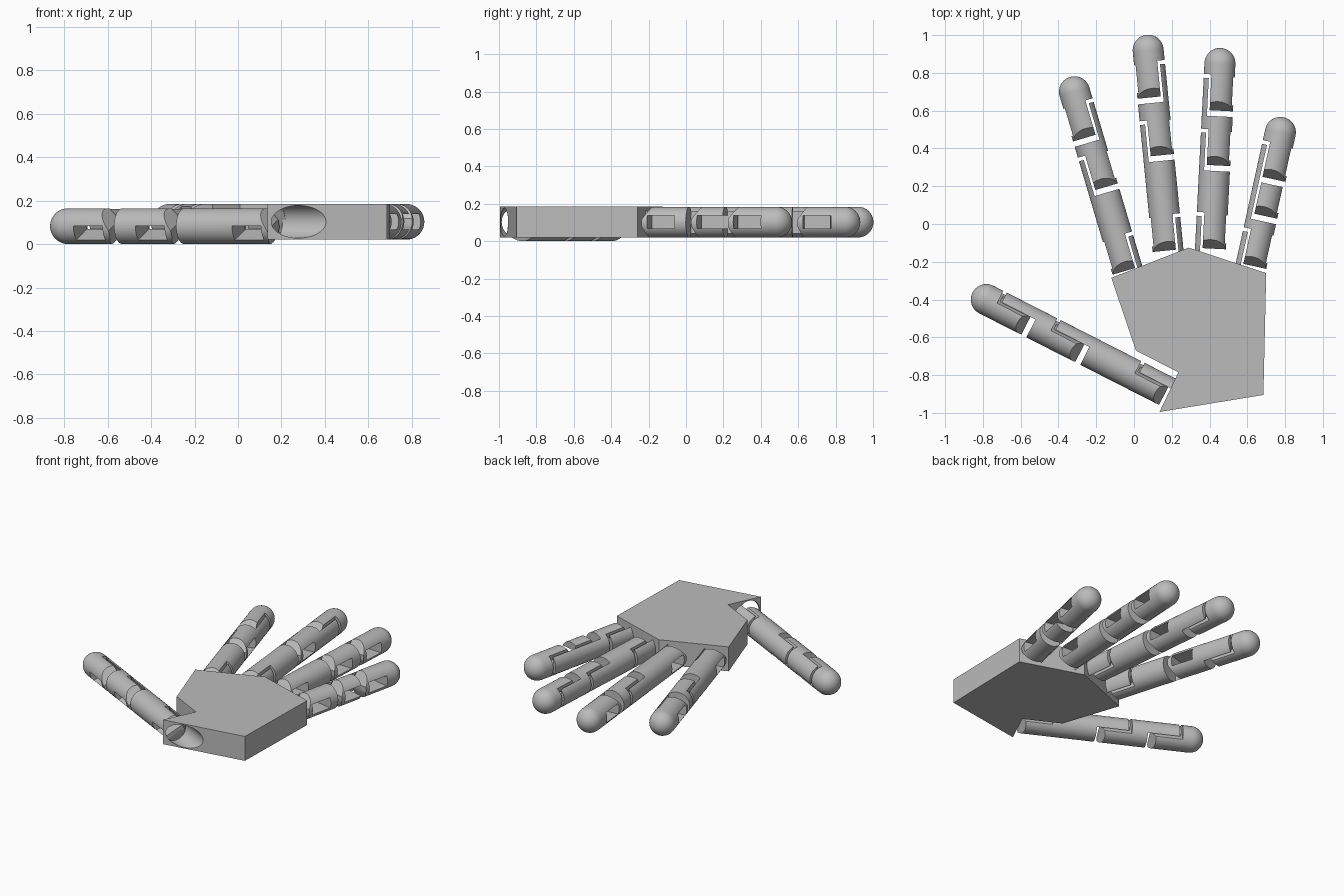
import bpy, bmesh, math
from mathutils import Matrix, Vector

if "Cube" in bpy.data.objects:
    bpy.data.objects.remove(bpy.data.objects["Cube"])

R = 0.082          # finger radius
GAP = 0.03         # clearance at each joint
PALM_Z = (0.02, 0.185)

grey = bpy.data.materials.new("plain grey")
grey.use_nodes = True
grey.diffuse_color = (0.5, 0.5, 0.5, 1)
grey.node_tree.nodes["Principled BSDF"].inputs["Base Color"].default_value = (0.5, 0.5, 0.5, 1)


def make(name, bm, matrix=Matrix()):
    bmesh.ops.recalc_face_normals(bm, faces=bm.faces)
    mesh = bpy.data.meshes.new(name)
    bm.to_mesh(mesh)
    bm.free()
    obj = bpy.data.objects.new(name, mesh)
    bpy.context.collection.objects.link(obj)
    mesh.materials.append(grey)
    obj.matrix_world = matrix
    return obj


def hull(points):
    bm = bmesh.new()
    for p in points:
        bm.verts.new(p)
    bmesh.ops.convex_hull(bm, input=bm.verts)
    return bm


def box(x, y, z):
    return hull([(i, j, k) for i in x for j in y for k in z])


def turned(profile, steps=40):
    """Revolve (radius, y) points around the finger axis."""
    bm = bmesh.new()
    verts = [bm.verts.new((r, y, 0)) for r, y in profile]
    edges = [bm.edges.new(pair) for pair in zip(verts, verts[1:])]
    bmesh.ops.spin(bm, geom=verts + edges, axis=(0, 1, 0), cent=(0, 0, 0),
                   angle=math.tau, steps=steps)
    bmesh.ops.remove_doubles(bm, verts=bm.verts, dist=1e-5)
    return bm


def boolean(obj, cutter_bm, matrix, operation="DIFFERENCE"):
    cutter = make("cutter", cutter_bm, matrix)
    cutter.hide_render = True
    mod = obj.modifiers.new("cut", "BOOLEAN")
    mod.operation, mod.solver, mod.object = operation, "EXACT", cutter
    bpy.context.view_layer.update()
    graph = bpy.context.evaluated_depsgraph_get()
    mesh = bpy.data.meshes.new_from_object(obj.evaluated_get(graph))
    obj.modifiers.clear()
    obj.data = mesh
    bpy.data.objects.remove(cutter)


def smooth(obj):
    bpy.ops.object.select_all(action="DESELECT")
    obj.select_set(True)
    bpy.context.view_layer.objects.active = obj
    bpy.ops.object.shade_smooth_by_angle(angle=math.radians(30))


def segment(name, start, end, side, matrix, tip):
    """Round finger section with relief, hinge recess and cross slot at its base."""
    profile = [(0, start), (R, start), (R, end)]
    if tip:
        arc = [math.pi / 2 * i / 10 for i in range(1, 10)]
        profile += [(R * math.cos(t), end + R * math.sin(t)) for t in arc]
        profile.append((0, end + R))
    else:
        profile.append((0, end))
    obj = make(name, turned(profile), matrix)
    # bending relief above and below the joint
    for z, depth in ((0.1, 0.06), (-0.1, 0.035)):
        boolean(obj, hull([(x, y, h) for x in (-0.1, 0.1) for y, h in
                           ((start - 0.01, 0), (start - 0.01, z), (start + depth, z))]), matrix)
    # recess for the hinge prong
    boolean(obj, box((side * 0.042, side * 0.1), (start - 0.02, start + 0.19), (-0.1, 0.1)), matrix)
    # slot across the finger
    boolean(obj, box((-0.11, 0.11), (start + 0.03, start + 0.18), (-0.035, 0.035)), matrix)
    smooth(obj)


def prong(name, start, back, side, matrix):
    """Hinge arm carried by the section below the joint."""
    obj = make(name, turned([(0, start - back), (R, start - back),
                             (R, start + 0.17), (0, start + 0.17)]), matrix)
    boolean(obj, box((side * 0.055, side * 0.1), (start - 0.3, start + 0.3), (-0.1, 0.1)),
            matrix, "INTERSECT")
    smooth(obj)


def finger(name, base, tip, joints, sides, z=0.102, roll=0, root=0.1):
    base, tip = Vector((*base, z)), Vector((*tip, z))
    length = (tip - base).length
    angle = math.atan2(tip.y - base.y, tip.x - base.x) - math.pi / 2
    matrix = (Matrix.Translation(base) @ Matrix.Rotation(angle, 4, "Z")
              @ Matrix.Rotation(math.radians(roll), 4, "Y"))
    starts = [0] + [length - j for j in joints]
    ends = [s - GAP for s in starts[1:]] + [length]
    parts = ("lower", "middle", "end")
    for i, part in enumerate(parts):
        segment(f"{name}_{part}_section", starts[i], ends[i], sides[i], matrix, i == 2)
        prong(f"{name}_{part}_hinge", starts[i], GAP + 0.01 if i else root, sides[i], matrix)


# palm plate with a notch for the thumb
outline = [(-0.12, -0.285), (0.01, -0.67), (0.235, -0.785), (0.135, -0.995),
           (0.685, -0.905), (0.70, -0.26), (0.29, -0.125)]
bm = bmesh.new()
face = bm.faces.new([bm.verts.new((x, y, PALM_Z[0])) for x, y in outline])
top = bmesh.ops.extrude_face_region(bm, geom=[face])
bmesh.ops.translate(bm, vec=(0, 0, PALM_Z[1] - PALM_Z[0]),
                    verts=[v for v in top["geom"] if isinstance(v, bmesh.types.BMVert)])
palm = make("palm", bm)

# bore through the heel of the palm, in line with the thumb
bore = (Matrix.Translation((0.28, -0.972, 0.102))
        @ Matrix.Rotation(math.radians(63.3), 4, "Z"))
boolean(palm, turned([(0, -0.3), (0.075, -0.3), (0.075, 0.3), (0, 0.3)]), bore)
smooth(palm)

# fingers: base, tip centre, joint distances back from the tip, hinge sides
finger("index_finger", (-0.035, -0.245), (-0.315, 0.70), (0.53, 0.25), (1, -1, 1))
finger("middle_finger", (0.18, -0.14), (0.075, 0.92), (0.56, 0.25), (1, -1, 1))
finger("ring_finger", (0.405, -0.13), (0.455, 0.85), (0.54, 0.25), (-1, -1, -1))
finger("little_finger", (0.62, -0.22), (0.775, 0.485), (0.45, 0.25), (-1, -1, -1))
finger("thumb", (0.17, -0.885), (-0.782, -0.40), (0.57, 0.25), (1, 1, 1),
       z=0.082, roll=-25, root=0.03)
